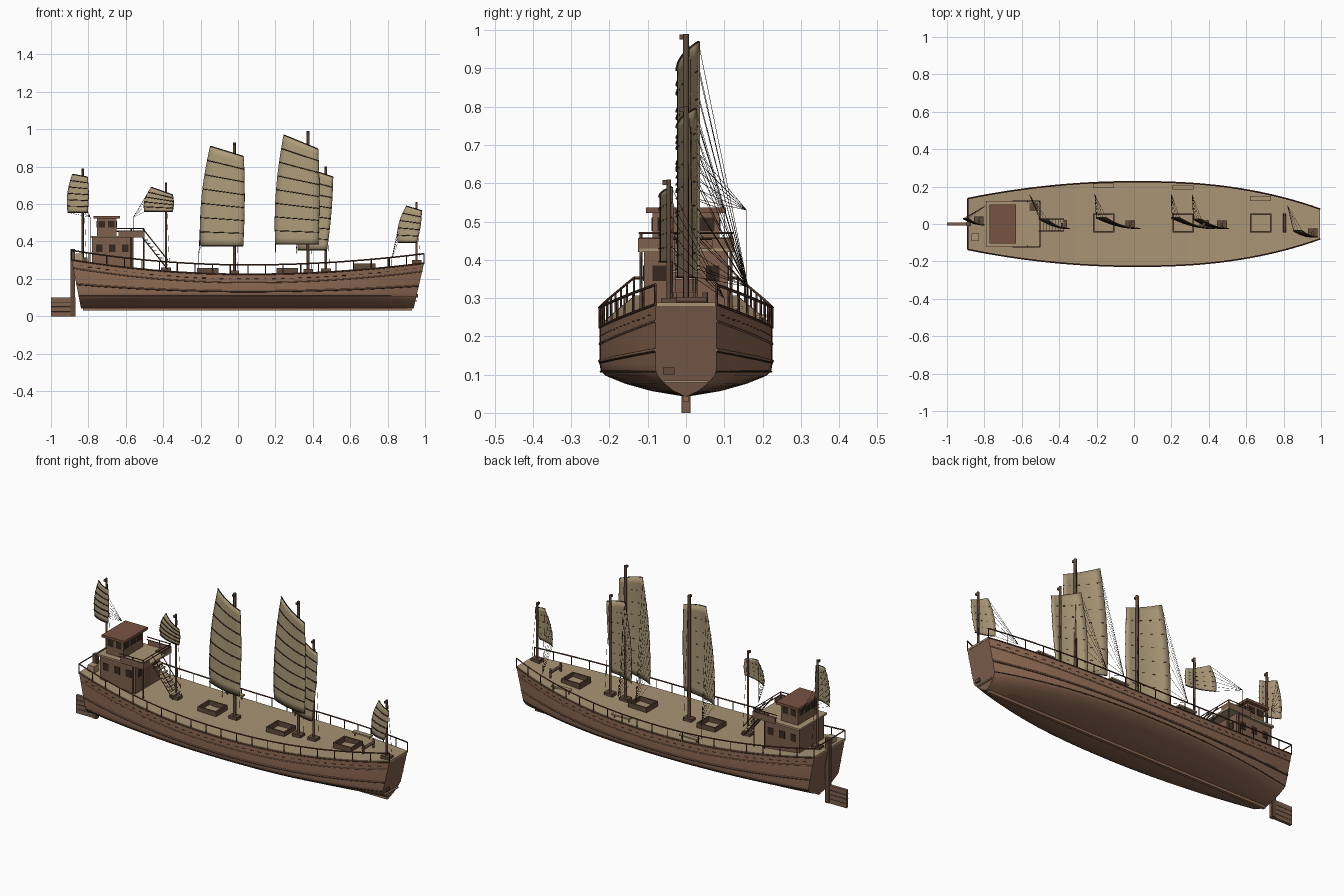
import bpy, bmesh, math

old = bpy.data.objects.get("Cube")
if old:
    bpy.data.objects.remove(old, do_unlink=True)


def material(name, r, g, b):
    m = bpy.data.materials.new(name)
    m.use_nodes = True
    m.diffuse_color = (r, g, b, 1)
    m.node_tree.nodes["Principled BSDF"].inputs["Base Color"].default_value = (r, g, b, 1)
    return m


PLANK = material("hull_planking", .275, .145, .088)
WOOD = material("cabin_brown", .21, .118, .075)
DECK = material("deck_tan", .40, .295, .178)
SAIL = material("sail_canvas", .42, .33, .192)
DARK = material("dark_wood", .035, .022, .014)
RED = material("red_brown", .19, .087, .055)
RAIL = material("rail_wood", .10, .042, .027)
MAST = material("mast_wood", .12, .07, .043)


def link(name, data, mat):
    ob = bpy.data.objects.new(name, data)
    bpy.context.scene.collection.objects.link(ob)
    data.materials.append(mat)
    return ob


def mesh(name, verts, faces, mat, smooth=None):
    me = bpy.data.meshes.new(name)
    me.from_pydata(verts, [], faces)
    bm = bmesh.new()
    bm.from_mesh(me)
    bmesh.ops.recalc_face_normals(bm, faces=bm.faces)
    bm.to_mesh(me)
    bm.free()
    ob = link(name, me, mat)
    if smooth:
        bpy.ops.object.select_all(action='DESELECT')
        ob.select_set(True)
        bpy.context.view_layer.objects.active = ob
        bpy.ops.object.shade_smooth_by_angle(angle=math.radians(smooth))
    return ob


def box(name, lo, hi, mat):
    v = [(x, y, z) for x in (lo[0], hi[0]) for y in (lo[1], hi[1]) for z in (lo[2], hi[2])]
    f = [(0, 1, 3, 2), (4, 6, 7, 5), (0, 4, 5, 1), (2, 3, 7, 6), (0, 2, 6, 4), (1, 5, 7, 3)]
    return mesh(name, v, f, mat)


def lines(name, paths, radius, mat, res=0):
    cu = bpy.data.curves.new(name, 'CURVE')
    cu.dimensions = '3D'
    cu.bevel_depth = radius
    cu.bevel_resolution = res
    cu.use_fill_caps = True
    for path in paths:
        sp = cu.splines.new('POLY')
        sp.points.add(len(path) - 1)
        for p, co in zip(sp.points, path):
            p.co = (*co, 1)
    return link(name, cu, mat)


# Hull form: plan width, sheer height and raked ends
BOW, STERN, N = .995, -.89, 40
stations = [STERN + (BOW - STERN) * i / N for i in range(N + 1)]


def width(x):
    return .226 - (.146 * (x / BOW) ** 2.4 if x > 0 else .09 * (x / STERN) ** 2)


def sheer(x):
    return .225 + (.067 if x > .05 else .088) * (x - .05) ** 2


def raked(x, z):
    return x * (1 - .066 * (1 - z / sheer(x)))


def section(x):
    h = sheer(x)
    half = [(1, h), (1, .5 * h + .065), (1, .128), (.985, .11), (.93, .097), (.7, .076), (.4, .057)]
    pts = [(width(x) * a, z) for a, z in half] + [(0, .042)]
    pts += [(-y, z) for y, z in pts[-2::-1]]
    return [(raked(x, z), y, z) for y, z in pts]


def loft(name, sections, mat, smooth, closed=False):
    k = len(sections[0])
    faces = [(i * k + j, i * k + (j + 1) % k, (i + 1) * k + (j + 1) % k, (i + 1) * k + j)
             for i in range(len(sections) - 1) for j in range(k if closed else k - 1)]
    if closed:
        faces += [tuple(range(k)), tuple(range((len(sections) - 1) * k, len(sections) * k))]
    return mesh(name, [v for s in sections for v in s], faces, mat, smooth)


hull = loft("hull", [section(x) for x in stations], PLANK, 35, True)
hull.data.materials.append(WOOD)
for face in hull.data.polygons:
    face.material_index = int(abs(face.normal.x) > .8)
loft("deck", [[(x, s * (width(x) - .003), sheer(x) + dz) for s, dz in
               ((1, -.006), (1, .004), (-1, .004), (-1, -.006))] for x in stations], DECK, 25, True)
box("keel", (-.83, -.008, .03), (.93, .008, .052), PLANK)
box("bow_step", (.94, -.057, .079), (.957, .057, .085), DECK)
box("bow_plate", (.94, -.06, .1), (.963, -.03, .118), MAST)


# Wales, waterline strips, scuppers and railings on both sides
def side_path(s, height, out=0.0):
    return [(raked(x, height(x)), s * (width(x) + out), height(x)) for x in stations]


def wale(x):
    return .135 + .5 * (sheer(x) - .225)


both = (-1, 1)
lines("gunwales", [side_path(s, lambda x: sheer(x) - .001) for s in both], .0035, RAIL)
lines("upper_wales", [side_path(s, lambda x: sheer(x) - .045) for s in both], .003, PLANK)
lines("middle_wales", [side_path(s, wale) for s in both], .004, PLANK, 1)
lines("wale_seams", [side_path(s, lambda x: wale(x) - .005) for s in both], .0018, DARK)
lines("lower_wales", [side_path(s, lambda x: .108, -.003) for s in both], .003, DARK)
lines("top_rails", [[(x, s * width(x), sheer(x) + .05) for x in stations] for s in both], .004, RAIL)
lines("stern_rail", [[(STERN, s * width(STERN), sheer(STERN) + .05) for s in both]], .004, RAIL)
lines("rail_posts", [[(x, s * width(x), sheer(x) - .005), (x, s * width(x), sheer(x) + .05)]
                     for s in both for x in stations[::2]], .003, RAIL)
lines("scuppers", [[(raked(x + d, sheer(x) - .025), s * width(x + d), sheer(x) - .025) for d in (-.01, .01)]
                   for s in both for x in stations[1:-1]], .0014, DARK)

# Rudder
box("rudder_blade", (-1, -.008, 0), (-.87, .008, .1), WOOD)
box("rudder_post", (-.895, -.012, 0), (-.872, .012, .36), MAST)
lines("rudder_straps", [[(-1, s * .008, z), (-.87, s * .008, z)] for s in both for z in (.025, .05, .075)],
      .0012, DARK)

# Deckhouse with balcony, wheelhouse and roof
box("lower_cabin", (-.78, -.11, .26), (-.56, .11, .42), WOOD)
box("balcony_floor", (-.79, -.122, .42), (-.5, .122, .43), DECK)
box("wheelhouse", (-.755, -.088, .43), (-.65, .088, .522), WOOD)
box("wheelhouse_roof", (-.772, -.105, .522), (-.632, .105, .536), RED)
for s in both:
    box("balcony_side_panel", (-.64, s * .122 - .003, .42), (-.5, s * .122 + .003, .455), WOOD)
    box("balcony_front_panel", (-.506, s * .095 - .027, .42), (-.5, s * .095 + .027, .455), WOOD)
    lines("balcony_posts", [[(x, s * .118, .25), (x, s * .118, .47)] for x in (-.505, -.57)], .004, MAST)
    for i in range(3):
        x = -.76 + .07 * i
        box("cabin_window", (x, s * .11 - .002, .345), (x + .035, s * .11 + .002, .385), DARK)
    for i in range(2):
        x = -.745 + .05 * i
        box("wheelhouse_window", (x, s * .088 - .002, .475), (x + .035, s * .088 + .002, .51), DARK)
    box("cabin_front_window", (-.562, s * .07 - .018, .345), (-.558, s * .07 + .018, .385), DARK)
for i in range(3):
    y = -.075 + .055 * i
    box("wheelhouse_front_window", (-.652, y, .475), (-.648, y + .04, .51), DARK)
    box("wheelhouse_back_window", (-.757, y, .475), (-.753, y + .04, .51), DARK)
box("cabin_door", (-.562, -.025, .27), (-.558, .025, .385), RED)
lines("balcony_rail", [[(-.65, -.122, z), (-.503, -.122, z), (-.503, .122, z), (-.65, .122, z)]
                       for z in (.455, .47)], .003, RAIL)
box("balcony_hatch", (-.56, .07, .43), (-.51, .115, .437), MAST)
box("stern_locker", (-.87, -.09, .29), (-.83, -.05, .335), DECK)

# Stairs to the balcony
for i in range(8):
    x, z = -.5 + .0155 * i, .405 - .019 * i
    box("stair_tread", (x, -.035, z), (x + .018, .025, z + .005), DECK)
lines("stair_stringers", [[(-.51, y, .42 + d), (-.375, y, .25 + d)] for y in (-.037, .027) for d in (0, .05)],
      .003, MAST)

# Hatches, benches and bow gear
for x in (-.22, .205, .62):
    z = sheer(x + .06)
    for s in both:
        box("hatch_side", (x, .005 + s * .047 - .004, z - .01), (x + .115, .005 + s * .047 + .004, z + .03), MAST)
        cx = x + .0575 + s * .0535
        box("hatch_end", (cx - .004, -.046, z - .01), (cx + .004, .056, z + .03), MAST)
    y = width(x + .115) - .032
    box("bench_seat", (x, y, z + .02), (x + .112, y + .025, z + .028), DECK)
    lines("bench_legs", [[(x + d, y + .0125, z), (x + d, y + .0125, z + .022)] for d in (.01, .1)], .004, MAST)
lines("windlass", [[(.805, -.045, .295), (.805, .055, .295)]], .008, MAST, 2)
lines("windlass_posts", [[(.805, y, .255), (.805, y, .315)] for y in (-.04, .05)], .007, MAST)


# Battened sails: mast x, y, top; lower edge; peak and throat; batten count; sheet point
def rig(name, mx, my, mtop, foot, zb, peak, throat, n, sheet, r):
    depth = min(.057, .32 * (foot[1] - foot[0]))

    def point(t, v, off=0.0):
        xl = foot[0] + (peak[0] - foot[0]) * v ** 1.8 - .008 * math.sin(math.pi * v)
        xr = foot[1] + (throat[0] - foot[1]) * v + .006 * math.sin(math.pi * v)
        z = zb + v * ((peak[1] - zb) * (1 - t) + (throat[1] - zb) * t)
        return (xl + (xr - xl) * t, my - .022 + depth * (1 - t) ** 2 + off, z)

    T = [i / 8 for i in range(9)]
    rows = 2 * n
    sail = loft(name + "_sail", [[point(t, i / rows) for t in T] for i in range(rows + 1)], SAIL, 40)
    mod = sail.modifiers.new("thickness", 'SOLIDIFY')
    mod.thickness, mod.offset = .003, 0
    battens = [[point(t, i / n, -.003) for t in T] for i in range(n + 1)]
    lines(name + "_battens", battens, .0026, DARK, 1)
    # short lashings tie each batten through to the back of the sail
    lines(name + "_lashings", [[point(t, i / n, .002), point(t + .06, i / n, .002)]
                               for i in range(1, n) for t in (.06, .3, .54, .78)], .0016, DARK)
    lines(name + "_edges", [[point(t, i / rows) for i in range(rows + 1)] for t in (0, 1)], .0016, DARK)
    base = sheer(mx)
    lines(name + "_mast", [[(mx, my, base - .02), (mx, my, mtop)]], r, MAST, 2)
    box(name + "_mast_step", (mx - .026, my - .02, base), (mx + .026, my + .02, base + .02), MAST)
    box(name + "_mast_block", (mx - .005, my - .017, mtop - .014), (mx + .005, my - .004, mtop - .002), MAST)
    ropes = [[b[0], sheet] for b in battens]
    ropes += [[(mx, my + .01, mtop - .03), (mx + .02, my + .02, base)]]
    ropes += [[sheet, (sheet[0], sheet[1], sheer(sheet[0]))]]
    lines(name + "_ropes", ropes, .0007, DARK)


rig("stern", -.83, .02, .79, (-.91, -.805), .555, (-.885, .76), (-.805, .745), 6, (-.79, .1, .53), .006)
rig("mizzen", -.385, 0, .715, (-.5, -.35), .56, (-.463, .69), (-.35, .65), 5, (-.56, .158, .53), .006)
rig("main", -.02, 0, .93, (-.2, .027), .375, (-.148, .91), (.03, .855), 7, (-.21, .16, .33), .008)
rig("fore", .375, 0, .99, (.2, .428), .385, (.245, .97), (.428, .895), 8, (.2, .162, .33), .008)
rig("inner_fore", .47, 0, .8, (.32, .475), .355, (.36, .795), (.508, .745), 7, (.31, .16, .33), .007)
rig("bow", .955, -.045, .61, (.855, .955), .395, (.9, .59), (.982, .565), 5, (.82, .1, .3), .006)
